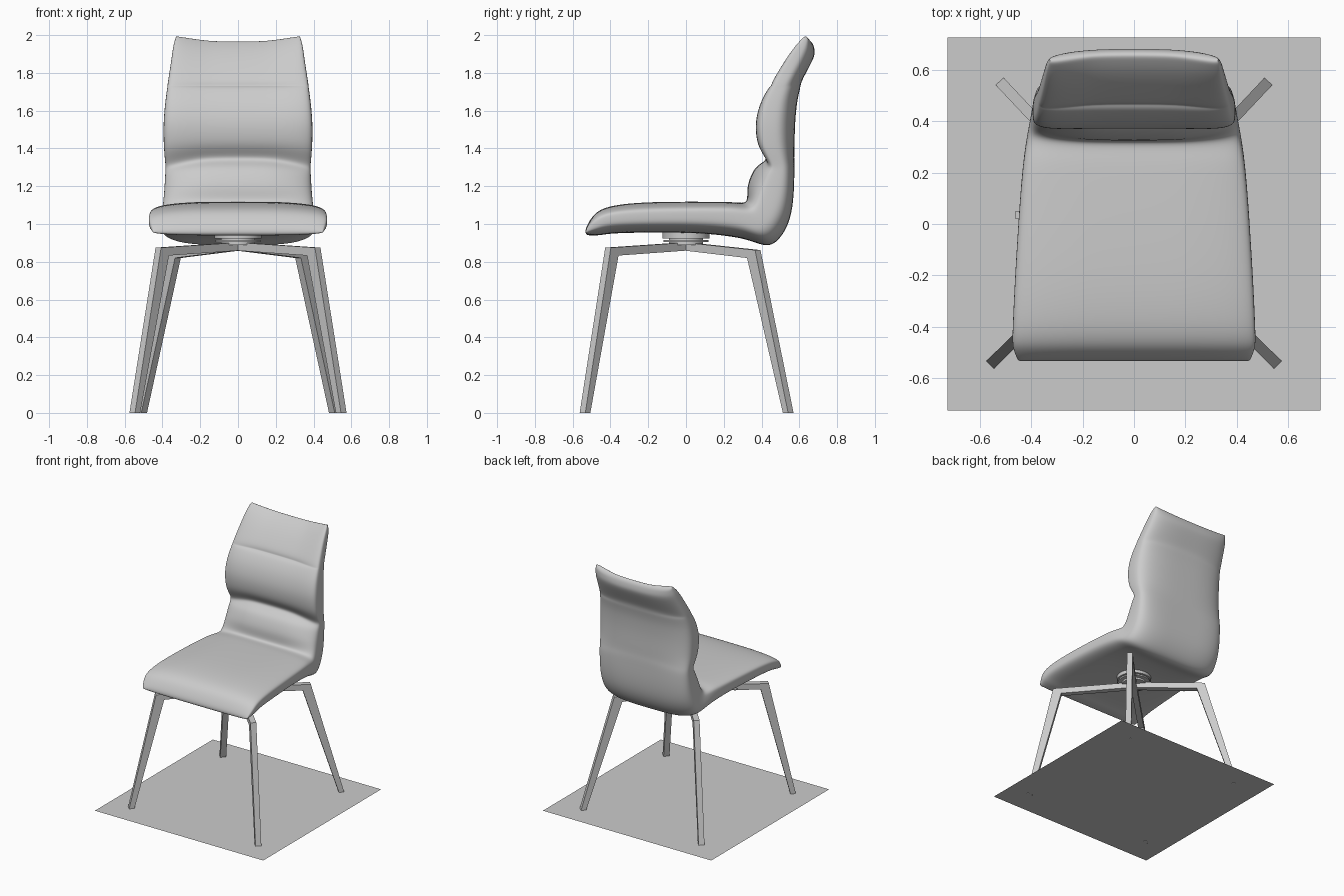
import bpy, bmesh, math
from mathutils import Vector

if "Cube" in bpy.data.objects:
    bpy.data.objects.remove(bpy.data.objects["Cube"])


def make_object(name, bm):
    bmesh.ops.recalc_face_normals(bm, faces=bm.faces)
    me = bpy.data.meshes.new(name)
    bm.to_mesh(me)
    bm.free()
    ob = bpy.data.objects.new(name, me)
    bpy.context.collection.objects.link(ob)
    return ob


def pw(v, e):
    return math.copysign(abs(v) ** e, v)


# Upholstered shell: sections from seat nose to top of backrest
# inner y, z | outer y, z | half width | shift of the side edges y, z
keys = [
    (-.535, .967, -.53, .94, .45, 0, 0),
    (-.49, 1.05, -.46, .94, .472, 0, -.01),
    (-.40, 1.097, -.39, .95, .472, 0, -.015),
    (-.20, 1.118, -.20, .955, .463, 0, -.018),
    (.10, 1.12, .10, .95, .444, 0, -.015),
    (.25, 1.117, .32, .92, .427, 0, -.01),
    (.32, 1.118, .455, .882, .407, .015, -.01),
    (.318, 1.2, .555, 1.03, .394, .045, -.01),
    (.36, 1.305, .573, 1.26, .386, .045, -.035),
    (.43, 1.352, .573, 1.345, .385, 0, -.045),
    (.385, 1.42, .575, 1.42, .393, -.01, -.02),
    (.372, 1.53, .578, 1.53, .395, -.014, 0),
    (.40, 1.64, .588, 1.64, .386, -.018, 0),
    (.447, 1.718, .603, 1.71, .376, -.025, 0),
    (.473, 1.732, .608, 1.735, .374, -.04, 0),
    (.478, 1.765, .62, 1.77, .369, -.028, .003),
    (.545, 1.86, .665, 1.855, .353, -.03, .018),
    (.61, 1.928, .683, 1.905, .342, -.035, .033),
    (.662, 1.966, .674, 1.952, .328, -.035, .040),
]
# four-point rule puts one smooth section between each pair
stations = []
for i in range(len(keys) - 1):
    p, a, b, q = keys[max(i - 1, 0)], keys[i], keys[i + 1], keys[min(i + 2, len(keys) - 1)]
    stations += [a, [(9 * (a[j] + b[j]) - p[j] - q[j]) / 16 for j in range(7)]]
stations.append(keys[-1])

N = 40
bm = bmesh.new()
rings = []
for iy, iz, oy, oz, w, ey, ez in stations:
    ring = []
    for k in range(N):
        t = 2 * math.pi * (k + .5) / N
        c, s = math.cos(t), math.sin(t)
        n = 5 if s > 0 else 3.2
        u, q = pw(c, 2 / n), pw(s, 2 / n)
        v = .4 - (.4 if q > 0 else .6) * q      # 0 inner face, 1 outer face
        f = u * u * (1 - .6 * v)
        ring.append(bm.verts.new((w * u,
                                  iy + (oy - iy) * v + ey * f,
                                  iz + (oz - iz) * v + ez * f)))
    rings.append(ring)
for a, b in zip(rings, rings[1:]):
    for k in range(N):
        m = (k + 1) % N
        bm.faces.new((a[k], a[m], b[m], b[k]))
# strip caps at both ends
for r in (rings[0], rings[-1]):
    for k in range(N // 2 - 1):
        bm.faces.new((r[k], r[k + 1], r[N - 2 - k], r[N - 1 - k]))
shell = make_object("seat_shell", bm)
for p in shell.data.polygons:
    p.use_smooth = True
sub = shell.modifiers.new("smooth", 'SUBSURF')
sub.levels = sub.render_levels = 2


# Legs: one bent bar each, foot to swivel centre
def leg(name, foot, knee, knee_z, width=.042):
    d = Vector((foot[0], foot[1], 0))
    R = d.length
    d.normalize()
    side = Vector((-d.y, d.x, 0)) * width / 2
    prof = [(R, 0), (R - .038, 0), (knee - .058, knee_z - .042),
            (0, .860), (0, .903), (knee, knee_z)]
    bm = bmesh.new()
    vs = [[bm.verts.new(d * r + Vector((0, 0, z)) + side * s) for r, z in prof]
          for s in (-1, 1)]
    for k in range(6):
        m = (k + 1) % 6
        bm.faces.new((vs[0][k], vs[0][m], vs[1][m], vs[1][k]))
    for v in vs:
        bm.faces.new((v[0], v[1], v[2], v[5]))
        bm.faces.new((v[2], v[3], v[4], v[5]))
    make_object(name, bm)


for sx, label in ((-1, "left"), (1, "right")):
    leg("front_leg_" + label, (sx * .56, -.548), .59, .875)
    leg("rear_leg_" + label, (sx * .523, .555), .522, .862)


# Swivel: hub, lower ring and upper plate
def disc(name, r, z0, z1):
    bm = bmesh.new()
    bmesh.ops.create_cone(bm, cap_ends=True, segments=48, radius1=r, radius2=r,
                          depth=z1 - z0)
    bmesh.ops.translate(bm, verts=bm.verts, vec=(0, 0, (z0 + z1) / 2))
    for f in bm.faces:
        f.smooth = len(f.verts) == 4
    for e in bm.edges:
        e.smooth = all(len(f.verts) == 4 for f in e.link_faces)
    make_object(name, bm)


disc("swivel_hub", .09, .89, .925)
disc("swivel_lower_ring", .12, .905, .916)
disc("swivel_upper_plate", .125, .924, .96)

# Small fabric tab on the left side of the seat
bm = bmesh.new()
bmesh.ops.create_cube(bm, size=1)
bmesh.ops.scale(bm, verts=bm.verts, vec=(.035, .03, .006))
bmesh.ops.translate(bm, verts=bm.verts, vec=(-.443, .035, 1.0))
make_object("side_tab", bm)

# Square base sheet the chair stands on
bm = bmesh.new()
bmesh.ops.create_grid(bm, x_segments=1, y_segments=1, size=.726)
bmesh.ops.translate(bm, verts=bm.verts, vec=(0, 0, .002))
make_object("base_sheet", bm)
